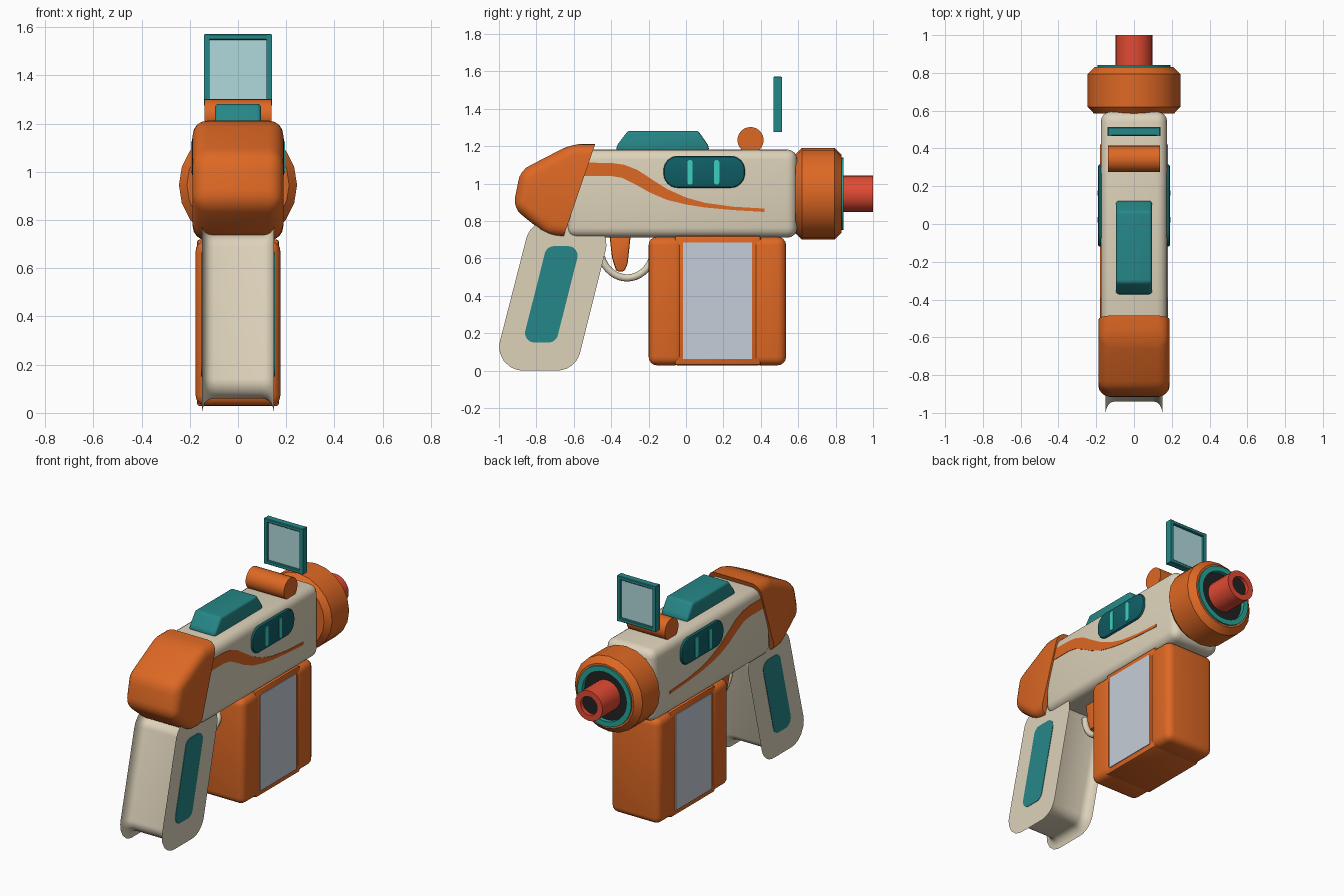
import bpy, bmesh, math
from mathutils import Vector

cube = bpy.data.objects.get("Cube")
if cube:
    bpy.data.objects.remove(cube, do_unlink=True)


def material(name, code):
    srgb = [int(code[i:i + 2], 16) / 255 for i in (0, 2, 4)]
    col = [c / 12.92 if c < 0.04045 else ((c + 0.055) / 1.055) ** 2.4 for c in srgb] + [1]
    m = bpy.data.materials.new(name)
    m.use_nodes = True
    m.diffuse_color = col
    m.node_tree.nodes["Principled BSDF"].inputs["Base Color"].default_value = col
    return m


CREAM = material("cream", "DDD2BA")
ORANGE = material("orange", "DE6824")
TEAL = material("teal", "268788")
DARK_TEAL = material("dark teal", "0F5E64")
GLOW = material("bright turquoise", "3BD0BF")
RIM = material("rim turquoise", "27A398")
GREY = material("pale grey", "C6CED8")
GLASS = material("pale glass", "B0DADC")
RED = material("red", "E24A33")
BLACK = material("near black", "222222")


def finish(name, bm, mat, mirror=False):
    bmesh.ops.remove_doubles(bm, verts=bm.verts, dist=1e-5)
    bmesh.ops.recalc_face_normals(bm, faces=bm.faces)
    me = bpy.data.meshes.new(name)
    bm.to_mesh(me)
    bm.free()
    ob = bpy.data.objects.new(name, me)
    bpy.context.collection.objects.link(ob)
    me.materials.append(mat)
    bpy.ops.object.select_all(action='DESELECT')
    ob.select_set(True)
    bpy.context.view_layer.objects.active = ob
    bpy.ops.object.shade_smooth_by_angle(angle=math.radians(32))
    if mirror:
        ob.modifiers.new("Mirror", 'MIRROR')
    return ob


def rounded(points, radius, seg=6):
    """Round every corner of a convex outline."""
    pts = [Vector(p) for p in points]
    out = []
    for i, p in enumerate(pts):
        a = (pts[i - 1] - p).normalized()
        b = (pts[(i + 1) % len(pts)] - p).normalized()
        half = a.angle(b) / 2
        centre = p + (a + b).normalized() * (radius / math.sin(half))
        start = p + a * (radius / math.tan(half)) - centre
        end = p + b * (radius / math.tan(half)) - centre
        for k in range(seg + 1):
            out.append(centre + start.lerp(end, k / seg).normalized() * radius)
    return out


def inset(pts, d):
    """Shrink an outline that runs anticlockwise."""
    out = []
    for i, p in enumerate(pts):
        t = (pts[(i + 1) % len(pts)] - pts[i - 1]).normalized()
        out.append(p + Vector((-t.y, t.x)) * d)
    return out


def loft(name, pts, layers, mat, mirror=False):
    """Stack a (y, z) outline along x; each layer is (x, inset)."""
    pts = [Vector(p) for p in pts]
    bm = bmesh.new()
    rings = [[bm.verts.new((x, p.x, p.y)) for p in (inset(pts, d) if d else pts)]
             for x, d in layers]
    for lo, hi in zip(rings, rings[1:]):
        for i in range(len(pts)):
            bm.faces.new((lo[i - 1], lo[i], hi[i], hi[i - 1]))
    bm.faces.new(rings[0])
    bm.faces.new(rings[-1])
    return finish(name, bm, mat, mirror)


def bevelled(name, pts, half, mat, width, keep=lambda e: True, seg=4):
    """Extrude a (y, z) outline to x = +-half and round the chosen edges."""
    bm = bmesh.new()
    a, b = [[bm.verts.new((x, *p)) for p in pts] for x in (-half, half)]
    for i in range(len(pts)):
        bm.faces.new((a[i - 1], a[i], b[i], b[i - 1]))
    bm.faces.new(a)
    bm.faces.new(b)
    bmesh.ops.recalc_face_normals(bm, faces=bm.faces)
    if width:
        bmesh.ops.bevel(bm, geom=[e for e in bm.edges if keep(e)], offset=width,
                        segments=seg, profile=0.5, affect='EDGES', clamp_overlap=True)
    return finish(name, bm, mat)


def rect(y0, y1, z0, z1):
    return [(y0, z0), (y1, z0), (y1, z1), (y0, z1)]


def lathe(name, profile, mat, axis_z=0.945, sides=20):
    """Turn a (radius, y) profile about the barrel axis."""
    bm = bmesh.new()
    rings = []
    for r, y in profile:
        rings.append([bm.verts.new((r * math.cos(t), y, axis_z + r * math.sin(t)))
                      for t in (math.tau * k / sides for k in range(sides))])
    for lo, hi in zip(rings, rings[1:]):
        for i in range(sides):
            bm.faces.new((lo[i - 1], lo[i], hi[i], hi[i - 1]))
    bmesh.ops.dissolve_degenerate(bm, dist=1e-5, edges=bm.edges)
    return finish(name, bm, mat)


# Main body and rear cap, whose front rim stays sharp
bevelled("body", rect(-0.64, 0.595, 0.71, 1.182), 0.176, CREAM, 0.055)
cap = [(-0.74, 0.72), (-0.655, 0.715), (-0.485, 1.212), (-0.61, 1.212), (-0.885, 1.07), (-0.925, 0.87)]


def off_rim(e):
    return not all(v.co.y > -0.66 + (v.co.z - 0.715) * 0.34 - 0.01 for v in e.verts)


bevelled("rear_cap", cap, 0.188, ORANGE, 0.06, off_rim)

# Grip: flat side plates flaring from a recessed core
grip = rounded([(-1.035, 0), (-0.59, 0), (-0.39, 0.8), (-0.83, 0.8)], 0.125)
flare = [(0.15, 0), (0.146, 0.02), (0.136, 0.042), (0.12, 0.055), (0.1, 0.06)]
loft("grip", grip, [(-x, d) for x, d in flare] + flare[::-1], CREAM)
insert = rounded([(-0.875, 0.15), (-0.695, 0.15), (-0.565, 0.665), (-0.745, 0.665)], 0.05)
loft("grip_inserts", insert, [(0.149, 0), (0.153, 0)], TEAL, True)

# Side wave stripes
upper = [(-0.56, 1.112), (-0.4, 1.11), (-0.33, 1.1), (-0.26, 1.073), (-0.18, 1.02), (-0.1, 0.97),
         (0, 0.925), (0.1, 0.897), (0.25, 0.876), (0.42, 0.866)]
lower = [(-0.56, 1.04), (-0.4, 1.04), (-0.34, 1.03), (-0.27, 0.995), (-0.19, 0.95), (-0.1, 0.912),
         (0, 0.888), (0.1, 0.872), (0.25, 0.858), (0.42, 0.848)]
loft("wave_stripes", lower + upper[::-1], [(0.174, 0), (0.179, 0)], ORANGE, True)

# Side windows with glowing bars
loft("side_windows", rounded(rect(-0.12, 0.315, 0.977, 1.147), 0.075),
     [(0.17, 0), (0.182, 0), (0.188, 0.004), (0.191, 0.012)], DARK_TEAL, True)
for n, y in (("rear", 0.008), ("front", 0.15)):
    loft(n + "_glow_bars", rounded(rect(y, y + 0.028, 0.995, 1.125), 0.011, 3),
         [(0.188, 0), (0.194, 0)], GLOW, True)

# Top pad, roller and sight
pad = [(-0.372, 1.17), (0.122, 1.17), (0.122, 1.2), (0.065, 1.282), (-0.31, 1.282), (-0.372, 1.2)]
bevelled("top_pad", pad, 0.095, TEAL, 0.024)
roller = [(0.345 + 0.07 * math.cos(t), 1.232 + 0.07 * math.sin(t))
          for t in (math.tau * k / 24 for k in range(24))]
loft("roller", roller, [(-0.138, 0), (0.138, 0)], ORANGE)
for n, z in (("bottom", 1.275), ("top", 1.547)):
    bevelled("sight_" + n, rect(0.467, 0.513, z, z + 0.024), 0.14, TEAL, 0.004, seg=1)
loft("sight_sides", rect(0.467, 0.513, 1.276, 1.57), [(0.118, 0), (0.14, 0)], TEAL, True)
bevelled("sight_glass", rect(0.482, 0.498, 1.29, 1.555), 0.12, GLASS, 0)

# Muzzle collar, rim, recess and barrel
lathe("muzzle_collar", [(0, 0.585), (0.212, 0.585), (0.245, 0.62), (0.245, 0.795),
                        (0.207, 0.832), (0.19, 0.832), (0.19, 0.77)], ORANGE)
lathe("muzzle_rim", [(0.194, 0.78), (0.194, 0.842), (0.16, 0.842), (0.16, 0.78)], RIM, sides=32)
lathe("muzzle_recess", [(0.165, 0.79), (0.165, 0.815), (0, 0.815)], BLACK, sides=32)
lathe("barrel", [(0.098, 0.8), (0.098, 1.0), (0.06, 1.0), (0.06, 0.95)], RED, sides=24)
lathe("barrel_bore", [(0.061, 0.96), (0.061, 0.975), (0, 0.975)], BLACK, sides=24)

# Magazine: two rounded blocks joined by a core with side plates
for n, y0, y1 in (("rear", -0.2, -0.012), ("front", 0.35, 0.535)):
    bevelled("magazine_" + n, rect(y0, y1, 0.028, 0.715), 0.176, ORANGE, 0.045)
bevelled("magazine_core", rect(-0.06, 0.4, 0.028, 0.72), 0.17, ORANGE, 0.012, seg=2)
loft("magazine_plates", rect(-0.016, 0.354, 0.062, 0.685), [(0.169, 0), (0.175, 0)], GREY, True)

# Trigger and guard
trigger = [(-0.372, 0.53), (-0.33, 0.53), (-0.312, 0.57), (-0.295, 0.73), (-0.41, 0.73), (-0.395, 0.6)]
bevelled("trigger", trigger, 0.04, ORANGE, 0.01, seg=2)
curve = bpy.data.curves.new("trigger_guard", 'CURVE')
curve.dimensions = '3D'
curve.bevel_depth = 0.02
curve.bevel_resolution = 3
spline = curve.splines.new('POLY')
arc = [math.pi + math.pi * k / 20 for k in range(21)]
spline.points.add(len(arc) - 1)
for point, t in zip(spline.points, arc):
    point.co = (0, -0.315 + 0.145 * math.cos(t), 0.66 + 0.165 * math.sin(t), 1)
spline.use_smooth = True
guard = bpy.data.objects.new("trigger_guard", curve)
bpy.context.collection.objects.link(guard)
curve.materials.append(CREAM)
